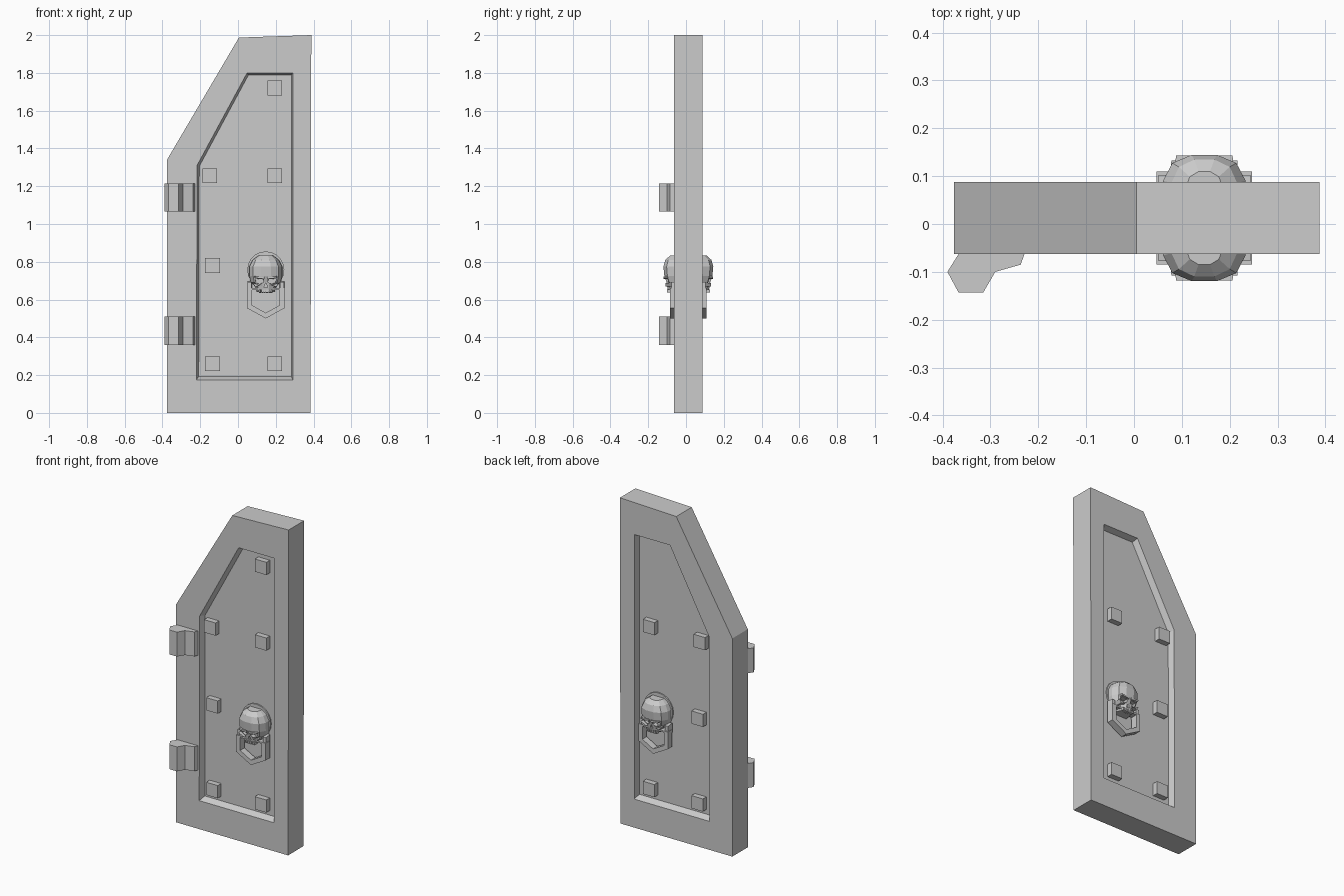
import bpy, bmesh, math

if "Cube" in bpy.data.objects:
    bpy.data.objects.remove(bpy.data.objects["Cube"], do_unlink=True)

stone = bpy.data.materials.new("plain_grey")
GREY = (0.6, 0.6, 0.6, 1)
stone.diffuse_color = GREY
stone.use_nodes = True
stone.node_tree.nodes["Principled BSDF"].inputs["Base Color"].default_value = GREY

MID = 0.0125                                  # middle plane of the slab
FACE, FLOOR = 0.075, 0.038                    # distances from that plane
KX = 0.147                                    # knocker centre line


def loft(name, loops, cap=True, closed=False):
    """Join equal loops of points with quads; cap or close the ends."""
    bm = bmesh.new()
    rows = [[bm.verts.new(p) for p in loop] for loop in loops]
    pairs = list(zip(rows, rows[1:]))
    if closed:
        pairs.append((rows[-1], rows[0]))
    for a, b in pairs:
        for i in range(len(a)):
            j = (i + 1) % len(a)
            bm.faces.new((a[i], a[j], b[j], b[i]))
    if cap and not closed:
        bm.faces.new(rows[0])
        bm.faces.new(rows[-1])
    bmesh.ops.recalc_face_normals(bm, faces=bm.faces)
    mesh = bpy.data.meshes.new(name)
    bm.to_mesh(mesh)
    bm.free()
    mesh.materials.append(stone)
    obj = bpy.data.objects.new(name, mesh)
    bpy.context.collection.objects.link(obj)
    return obj


def upright(points, side, depth):
    """Place an x, z outline at a distance from the middle plane."""
    return [(x, MID + side * depth, z) for x, z in points]


def block(name, side, outline, near, far, taper=1.0):
    cx = sum(p[0] for p in outline) / len(outline)
    cz = sum(p[1] for p in outline) / len(outline)
    small = [(cx + (x - cx) * taper, cz + (z - cz) * taper) for x, z in outline]
    return loft(name, [upright(outline, side, near), upright(small, side, far)])


def rect(x, z, w, h):
    return [(x - w, z - h), (x + w, z - h), (x + w, z + h), (x - w, z + h)]


def cut(target, cutter):
    cutter.hide_render = True
    mod = target.modifiers.new("cut", "BOOLEAN")
    mod.operation, mod.solver, mod.object = "DIFFERENCE", "EXACT", cutter
    bpy.context.view_layer.objects.active = target
    bpy.ops.object.modifier_apply(modifier=mod.name)
    bpy.data.objects.remove(cutter, do_unlink=True)


# Door slab with a recessed panel on both faces
outer = [(-0.376, 0), (0.384, 0), (0.388, 2), (0.005, 1.987), (-0.376, 1.34)]
rim = [(-0.22, 0.175), (0.29, 0.175), (0.29, 1.8), (0.048, 1.8), (-0.217, 1.31)]
floor = [(-0.208, 0.193), (0.282, 0.193), (0.282, 1.788), (0.055, 1.788), (-0.205, 1.305)]
loft("door_slab", [upright(floor, -1, FLOOR), upright(rim, -1, FACE),
                   upright(outer, -1, FACE), upright(outer, 1, FACE),
                   upright(rim, 1, FACE), upright(floor, 1, FLOOR)])

# Hinges on the front edge
hinge = [(-0.365, -0.06), (-0.39, -0.1), (-0.367, -0.143), (-0.315, -0.143),
         (-0.29, -0.1), (-0.237, -0.085), (-0.228, -0.06)]
for label, z in (("lower", 0.36), ("upper", 1.065)):
    loft(label + "_hinge", [[(x, y, h) for x, y in hinge] for h in (z, z + 0.15)])

# Square studs; the top one is only on the front
studs = [(0.195, 1.72), (-0.15, 1.255), (0.195, 1.255),
         (-0.135, 0.78), (-0.135, 0.26), (0.195, 0.26)]


def knocker(side, tag):
    # Thin round backing plate
    disc = [(KX + 0.098 * math.cos(math.radians(a)), 0.757 + 0.098 * math.sin(math.radians(a)))
            for a in range(0, 360, 18)]
    block(tag + "_knocker_plate", side, disc, FLOOR - 0.01, FLOOR + 0.008)

    # Skull: half rings stacked upward
    levels = [(0.64, 0.047, 0.108), (0.675, 0.058, 0.114), (0.692, 0.08, 0.117),
              (0.725, 0.088, 0.128), (0.775, 0.088, 0.133), (0.81, 0.07, 0.123),
              (0.832, 0.04, 0.098)]
    arc = [(-1, 0), (-0.98, 0.45), (-0.76, 0.82), (-0.3, 0.99),
           (0.3, 0.99), (0.76, 0.82), (0.98, 0.45), (1, 0)]
    base = FLOOR - 0.005
    skull = loft(tag + "_skull", [
        [(KX + u * w, MID + side * (base + v * (d - base)), z) for u, v in arc]
        for z, w, d in levels])

    # Eye sockets and nose hole
    for s in (-1, 1):
        eye = [(KX + s * x, z) for x, z in
               ((0.012, 0.692), (0.03, 0.682), (0.052, 0.69), (0.054, 0.711), (0.014, 0.708))]
        cut(skull, block("eye_cutter", side, eye, 0.09, 0.16, 1.1))
    nose = [(KX - 0.011, 0.663), (KX + 0.011, 0.663), (KX, 0.688)]
    cut(skull, block("nose_cutter", side, nose, 0.1, 0.16))

    # Brow ridges, cheekbones and jaw hinges
    for s, label in ((-1, "right"), (1, "left")):
        brow = [(KX + s * x, z) for x, z in
                ((0.004, 0.708), (0.058, 0.714), (0.062, 0.724), (0.006, 0.722))]
        block(f"{tag}_{label}_brow", side, brow, 0.1, 0.131, 0.9)
        cheek = [(KX + s * x, z) for x, z in
                 ((0.026, 0.672), (0.058, 0.668), (0.072, 0.69), (0.05, 0.683))]
        block(f"{tag}_{label}_cheekbone", side, cheek, 0.08, 0.12, 0.85)
        block(f"{tag}_{label}_ring_mount", side,
              rect(KX + s * 0.086, 0.668, 0.012, 0.028), 0.05, 0.09, 0.85)

    # Upper teeth
    for i in range(6):
        block(f"{tag}_tooth_{i + 1}", side,
              rect(KX + (i - 2.5) * 0.0125, 0.645, 0.005, 0.009), 0.09, 0.114, 0.9)

    # Angular pull ring hanging below
    outside = [(-0.1, 0.66), (-0.1, 0.555), (0, 0.5), (0.1, 0.555), (0.1, 0.66)]
    inside = [(-0.073, 0.65), (-0.073, 0.57), (0, 0.53), (0.073, 0.57), (0.073, 0.65)]
    out = [(KX + x, z) for x, z in outside]
    inn = [(KX + x, z) for x, z in inside]
    loft(tag + "_pull_ring", [upright(out, side, 0.055), upright(out, side, 0.097),
                              upright(inn, side, 0.097), upright(inn, side, 0.055)], closed=True)


for side, tag in ((-1, "front"), (1, "back")):
    for n, (x, z) in enumerate(studs if side < 0 else studs[1:]):
        block(f"{tag}_stud_{n + 1}", side, rect(x, z, 0.039, 0.039), FLOOR - 0.01, 0.072)
    knocker(side, tag)
